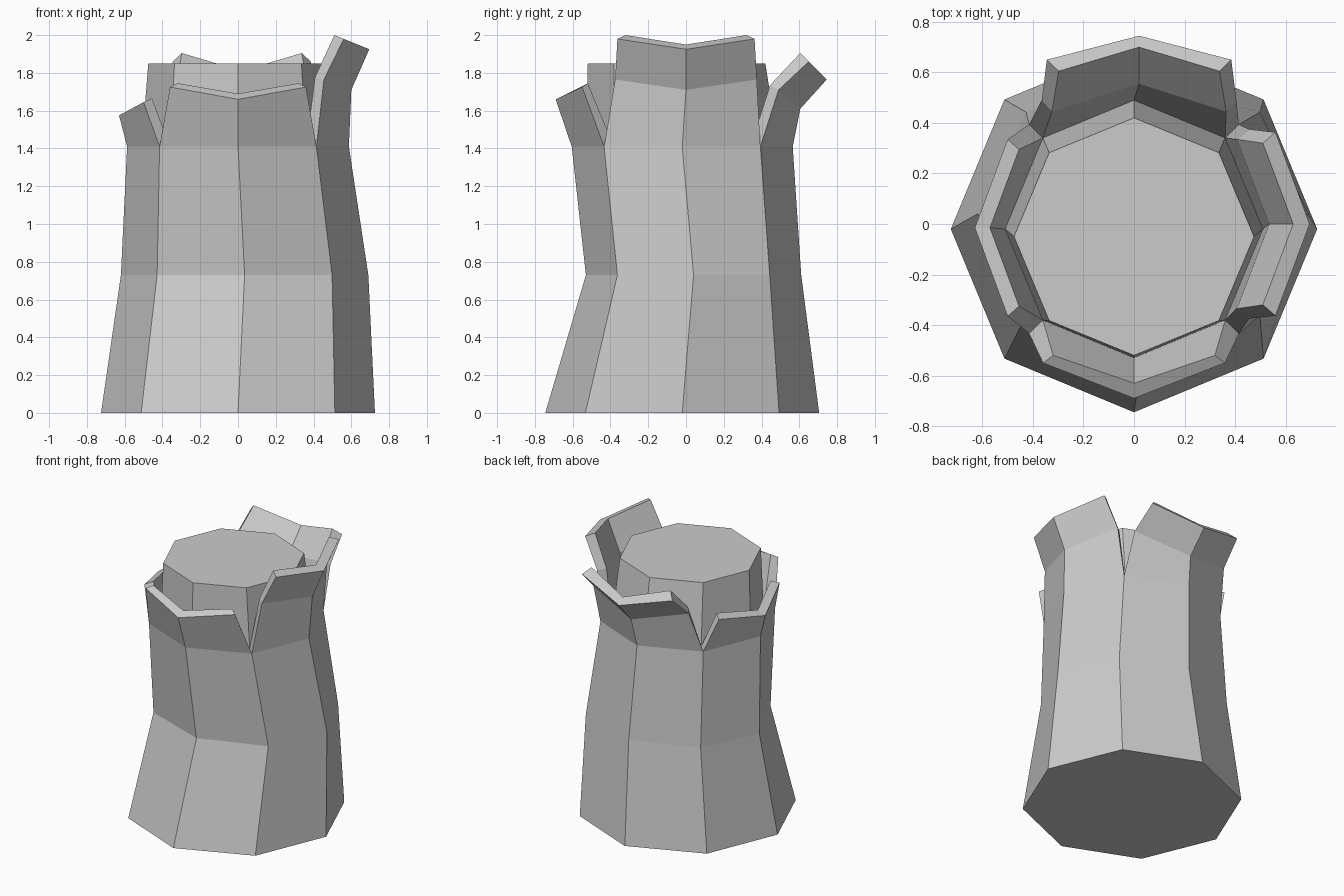
import bpy, bmesh
from math import sin, cos, pi

if "Cube" in bpy.data.objects:
    bpy.data.objects.remove(bpy.data.objects["Cube"])

bm = bmesh.new()

def ring(cx, cy, rx, ry, z):
    """Eight vertices, starting at the front and turning anticlockwise."""
    return [bm.verts.new((cx + rx * sin(i * pi / 4), cy - ry * cos(i * pi / 4), z))
            for i in range(8)]

def bridge(a, b):
    for i in range(8):
        j = (i + 1) % 8
        bm.faces.new((a[i], a[j], b[j], b[i]))

# trunk, leaning slightly between its rings
base = ring(0, -0.02, 0.725, 0.725, 0)
waist = ring(0.035, 0.04, 0.655, 0.57, 0.73)
collar = ring(0, -0.02, 0.587, 0.585, 1.41)
bm.faces.new(base[::-1])
bridge(base, waist)
bridge(waist, collar)

# wood core inside the bark
core_foot = ring(0, -0.02, 0.51, 0.51, 1.41)
core_top = ring(0, -0.05, 0.475, 0.47, 1.85)
bridge(core_foot, core_top)
bm.faces.new(core_top)

# bark flaps: rows of (middle radius, middle z, corner radius, corner z, half width)
# each flap has a sideways shift, its outer rows and its inner rows, bottom to top
flaps = [
    (0.0, [(0.69, 1.66, 0.55, 1.725, 0.36)],                                    # front
          [(0.63, 1.69, 0.52, 1.745, 0.32)]),
    (0.0, [(0.60, 1.71, 0.455, 1.765, 0.375), (0.695, 1.925, 0.56, 1.98, 0.363)],  # right
          [(0.535, 1.73, 0.407, 1.775, 0.335), (0.63, 1.95, 0.51, 2.0, 0.32)]),
    (-0.02, [(0.605, 1.61, 0.49, 1.71, 0.385), (0.745, 1.765, 0.65, 1.86, 0.365)],  # back
            [(0.555, 1.65, 0.445, 1.735, 0.345), (0.70, 1.81, 0.605, 1.905, 0.318)]),
    (0.015, [(0.63, 1.575, 0.50, 1.645, 0.35)],                                 # left
            [(0.57, 1.60, 0.455, 1.665, 0.31)]),
]

def flap_row(k, shift, row):
    rm, zm, rc, zc, w = row
    a = k * pi / 2
    out = []
    for r, t, z in ((rc, -w, zc), (rm, 0, zm), (rc, w, zc)):
        t += shift
        out.append(bm.verts.new((r * sin(a) + t * cos(a), -r * cos(a) + t * sin(a), z)))
    return out

for k, (shift, outer, inner) in enumerate(flaps):
    idx = [(2 * k + d) % 8 for d in (-1, 0, 1)]
    o = [[collar[i] for i in idx]] + [flap_row(k, shift, r) for r in outer]
    n = [[core_foot[i] for i in idx]] + [flap_row(k, shift, r) for r in inner]
    for s in range(len(o) - 1):
        for c in (0, 1):
            bm.faces.new((o[s][c], o[s][c + 1], o[s + 1][c + 1], o[s + 1][c]))
            bm.faces.new((n[s][c + 1], n[s][c], n[s + 1][c], n[s + 1][c + 1]))
        for c in (0, 2):
            bm.faces.new((o[s][c], o[s + 1][c], n[s + 1][c], n[s][c]))
    for c in (0, 1):
        bm.faces.new((o[-1][c], o[-1][c + 1], n[-1][c + 1], n[-1][c]))

bmesh.ops.recalc_face_normals(bm, faces=bm.faces[:])
mesh = bpy.data.meshes.new("tree_stump")
bm.to_mesh(mesh)
bm.free()
bpy.context.collection.objects.link(bpy.data.objects.new("tree_stump", mesh))
